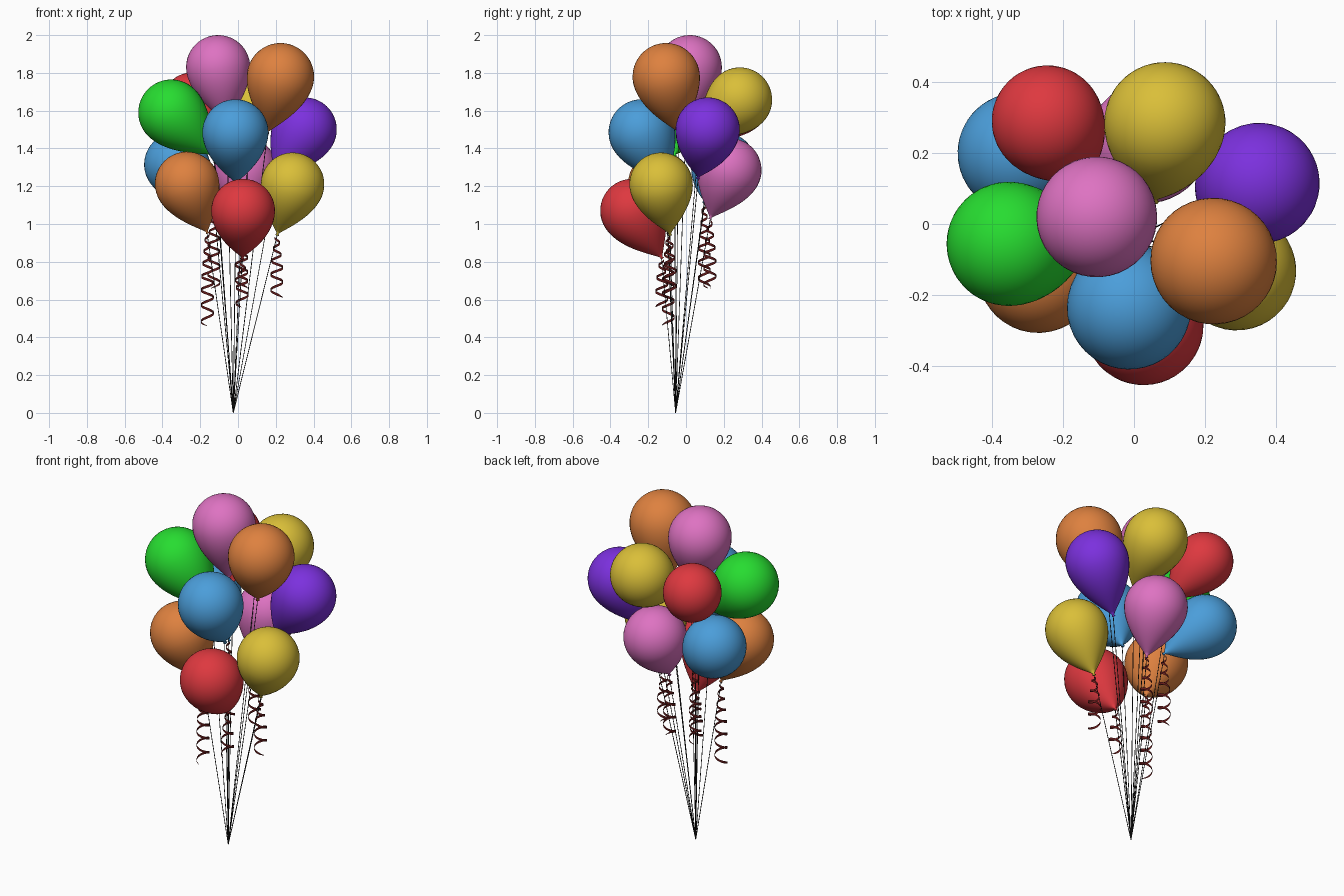
import bpy, bmesh, math
from mathutils import Vector

if "Cube" in bpy.data.objects:
    bpy.data.objects.remove(bpy.data.objects["Cube"])

GATHER = Vector((-0.025, -0.055, 0.0))   # point where all strings meet


def material(name, rgb):
    m = bpy.data.materials.new(name)
    m.diffuse_color = (*rgb, 1)
    m.use_nodes = True
    m.node_tree.nodes["Principled BSDF"].inputs["Base Color"].default_value = m.diffuse_color
    return m


MATS = {
    "pink": material("pink", (0.73, 0.17, 0.54)),
    "orange": material("orange", (0.73, 0.22, 0.05)),
    "yellow": material("yellow", (0.70, 0.52, 0.04)),
    "purple": material("purple", (0.20, 0.03, 0.73)),
    "blue": material("blue", (0.07, 0.34, 0.70)),
    "red": material("red", (0.73, 0.04, 0.05)),
    "green": material("green", (0.02, 0.72, 0.03)),
}
STRING = material("string_black", (0.02, 0.02, 0.02))
RIBBON = material("ribbon_dark_red", (0.12, 0.01, 0.01))


def finish(name, bm, mat):
    bmesh.ops.recalc_face_normals(bm, faces=bm.faces)
    me = bpy.data.meshes.new(name)
    bm.to_mesh(me)
    bm.free()
    for p in me.polygons:
        p.use_smooth = True
    me.materials.append(mat)
    ob = bpy.data.objects.new(name, me)
    bpy.context.collection.objects.link(ob)
    return ob


def balloon(name, mat, centre, tail, r, seg=40):
    """Teardrop of revolution: round crown, tapering to the tail, small flared lip."""
    axis = centre - tail
    length = axis.length
    prof = [(r * math.cos(a), r * math.sin(a))
            for a in (math.pi / 2 * i / 12 for i in range(1, 13))]
    for i in range(1, 17):
        t = i / 16
        prof.append((-length * t, r * (0.97 * (1 - t ** 1.9) ** 1.1 + 0.03)))
    prof.append((-length - 0.010, r * 0.06))
    bm = bmesh.new()
    rings = []
    for s, rad in prof:
        rings.append([bm.verts.new((rad * math.cos(2 * math.pi * k / seg),
                                    rad * math.sin(2 * math.pi * k / seg), s))
                      for k in range(seg)])
    for a, b in zip(rings, rings[1:]):
        for k in range(seg):
            j = (k + 1) % seg
            bm.faces.new((a[k], a[j], b[j], b[k]))
    top = bm.verts.new((0, 0, r))
    for k in range(seg):
        bm.faces.new((top, rings[0][k], rings[0][(k + 1) % seg]))
    bm.faces.new(rings[-1])
    ob = finish(name, bm, mat)
    ob.location = centre
    ob.rotation_mode = 'QUATERNION'
    ob.rotation_quaternion = axis.to_track_quat('Z', 'Y')


def string(name, tail, r=0.002):
    d = tail - GATHER
    bm = bmesh.new()
    bmesh.ops.create_cone(bm, cap_ends=True, segments=6, radius1=r, radius2=r,
                          depth=d.length)
    ob = finish(name, bm, STRING)
    ob.location = (tail + GATHER) / 2
    ob.rotation_mode = 'QUATERNION'
    ob.rotation_quaternion = d.to_track_quat('Z', 'Y')


def ribbon(name, tail, z_end, phase, width=0.014):
    """Flat curled strip whose coils open up towards the loose end."""
    drop = tail.z - z_end
    turns = drop / 0.072
    n = int(turns * 20)
    bm = bmesh.new()
    prev = None
    for i in range(n + 1):
        t = i / n
        a = phase + 2 * math.pi * turns * (1.25 * t - 0.25 * t * t)
        rad = 0.012 + 0.022 * min(1, t * 2)
        x = tail.x + rad * math.cos(a)
        y = tail.y + rad * math.sin(a)
        z = tail.z - drop * t
        w = width * (1 if t < 0.95 else (1 - t) / 0.05 * 0.8 + 0.2) / 2
        pair = (bm.verts.new((x, y, z + w)), bm.verts.new((x, y, z - w)))
        if prev:
            bm.faces.new((prev[0], pair[0], pair[1], prev[1]))
        prev = pair
    finish(name, bm, RIBBON)


# colour, body centre, tail point, radius, loose ribbon end height (or None)
BALLOONS = [
    ("pink", (-0.105, 0.02, 1.83), (-0.06, 0.0, 1.54), 0.170, None),
    ("orange", (0.225, -0.105, 1.78), (0.157, -0.04, 1.49), 0.178, None),
    ("yellow", (0.087, 0.285, 1.658), (0.06, 0.07, 1.46), 0.171, None),
    ("purple", (0.353, 0.115, 1.50), (0.20, 0.065, 1.25), 0.170, None),
    ("pink", (0.04, 0.23, 1.285), (0.02, 0.13, 1.035), 0.170, 0.66),
    ("blue", (-0.327, 0.20, 1.315), (-0.13, 0.10, 1.12), 0.170, 0.66),
    ("red", (-0.244, 0.29, 1.645), (-0.13, 0.14, 1.44), 0.157, None),
    ("green", (-0.353, -0.056, 1.59), (-0.13, -0.06, 1.37), 0.175, None),
    ("blue", (-0.014, -0.235, 1.485), (-0.01, -0.11, 1.22), 0.175, None),
    ("orange", (-0.27, -0.137, 1.213), (-0.165, -0.095, 0.96), 0.170, 0.46),
    ("red", (0.027, -0.285, 1.07), (0.023, -0.13, 0.825), 0.169, 0.56),
    ("yellow", (0.289, -0.132, 1.21), (0.21, -0.085, 0.95), 0.168, 0.61),
]

for i, (col, c, t, r, end) in enumerate(BALLOONS, 1):
    centre, tail = Vector(c), Vector(t)
    balloon(f"balloon_{col}_{i}", MATS[col], centre, tail, r)
    string(f"string_{i}", tail)
    if end is not None:
        hang = tail + (GATHER - tail) * 0.02
        ribbon(f"ribbon_{i}", hang, end, i * 1.3)
